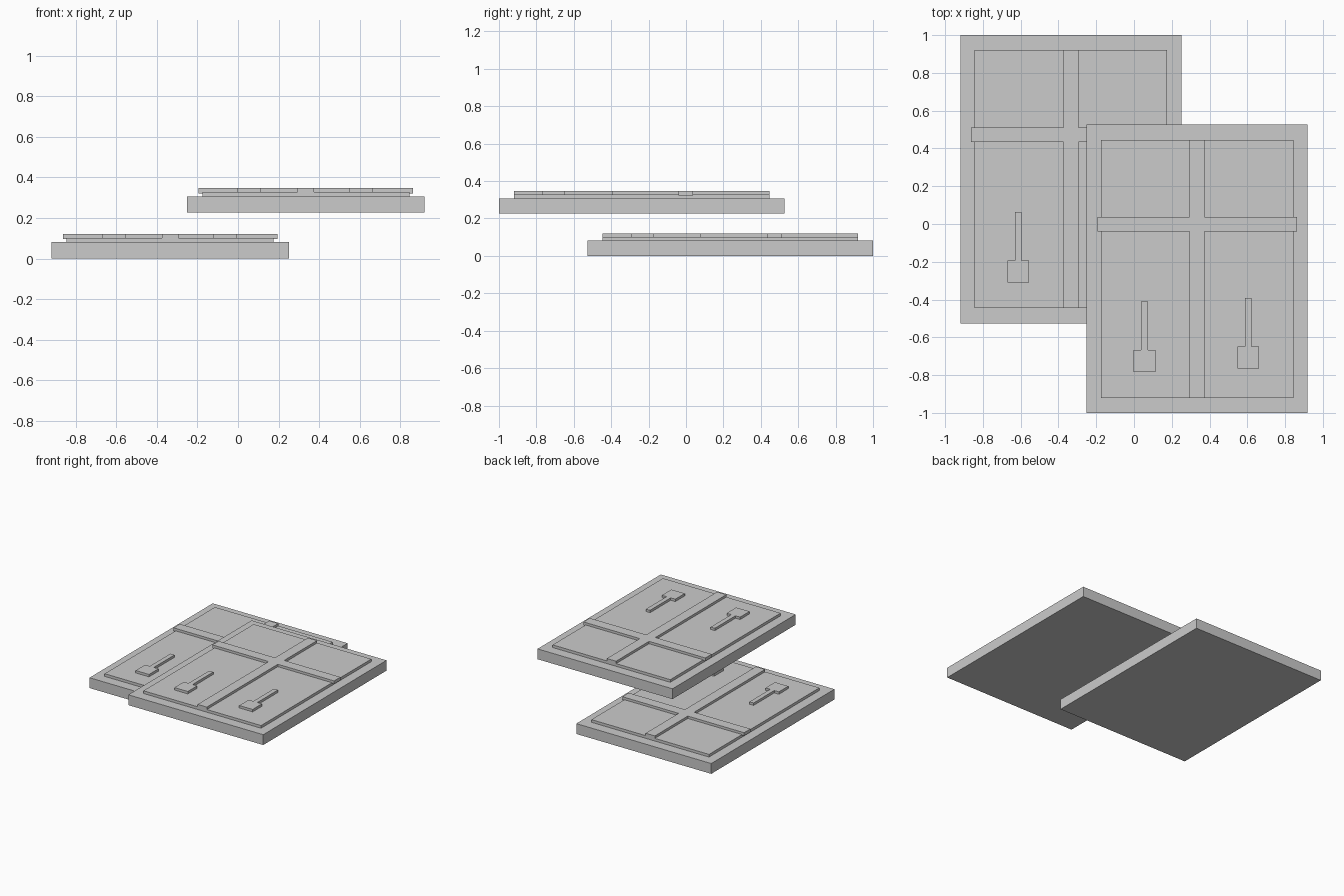
import bpy, bmesh

if "Cube" in bpy.data.objects:
    bpy.data.objects.remove(bpy.data.objects["Cube"])


def prism(name, profile, z0, z1, offset):
    """Extrude a flat outline (counter-clockwise) from z0 to z1."""
    ox, oy, oz = offset
    bm = bmesh.new()
    face = bm.faces.new([bm.verts.new((x, y, z0)) for x, y in profile])
    ext = bmesh.ops.extrude_face_region(bm, geom=[face])
    for v in ext["geom"]:
        if isinstance(v, bmesh.types.BMVert):
            v.co.z = z1
    bmesh.ops.recalc_face_normals(bm, faces=bm.faces)
    mesh = bpy.data.meshes.new(name)
    bm.to_mesh(mesh)
    bm.free()
    obj = bpy.data.objects.new(name, mesh)
    obj.location = (ox, oy, oz)
    bpy.context.collection.objects.link(obj)
    return obj


def rect(x0, x1, y0, y1):
    return [(x0, y0), (x1, y0), (x1, y1), (x0, y1)]


def handle_outline(cx, y):
    """Square plate with a narrow lever, y is the plate's lower edge."""
    w, s = 0.058, 0.018
    return [(cx - w, y), (cx + w, y), (cx + w, y + 0.117), (cx + s, y + 0.117),
            (cx + s, y + 0.373), (cx - s, y + 0.373), (cx - s, y + 0.117), (cx - w, y + 0.117)]


def shutter(prefix, offset):
    # backing slab and raised inner panel
    prism(prefix + "_slab", rect(-0.585, 0.585, -0.763, 0.763), 0, 0.081, offset)
    prism(prefix + "_panel", rect(-0.51, 0.51, -0.683, 0.683), 0.081, 0.102, offset)
    # crossing battens
    prism(prefix + "_cross_bars", [
        (-0.04, -0.683), (0.04, -0.683), (0.04, 0.196), (0.528, 0.196),
        (0.528, 0.275), (0.04, 0.275), (0.04, 0.683), (-0.04, 0.683),
        (-0.04, 0.275), (-0.528, 0.275), (-0.528, 0.196), (-0.04, 0.196)],
        0.096, 0.121, offset)
    # pair of handles
    for side, cx, y in (("left", -0.279, -0.546), ("right", 0.271, -0.529)):
        prism(f"{prefix}_{side}_handle", handle_outline(cx, y), 0.1, 0.121, offset)


shutter("lower", (-0.334, 0.237, 0))
shutter("upper", (0.334, -0.237, 0.226))
